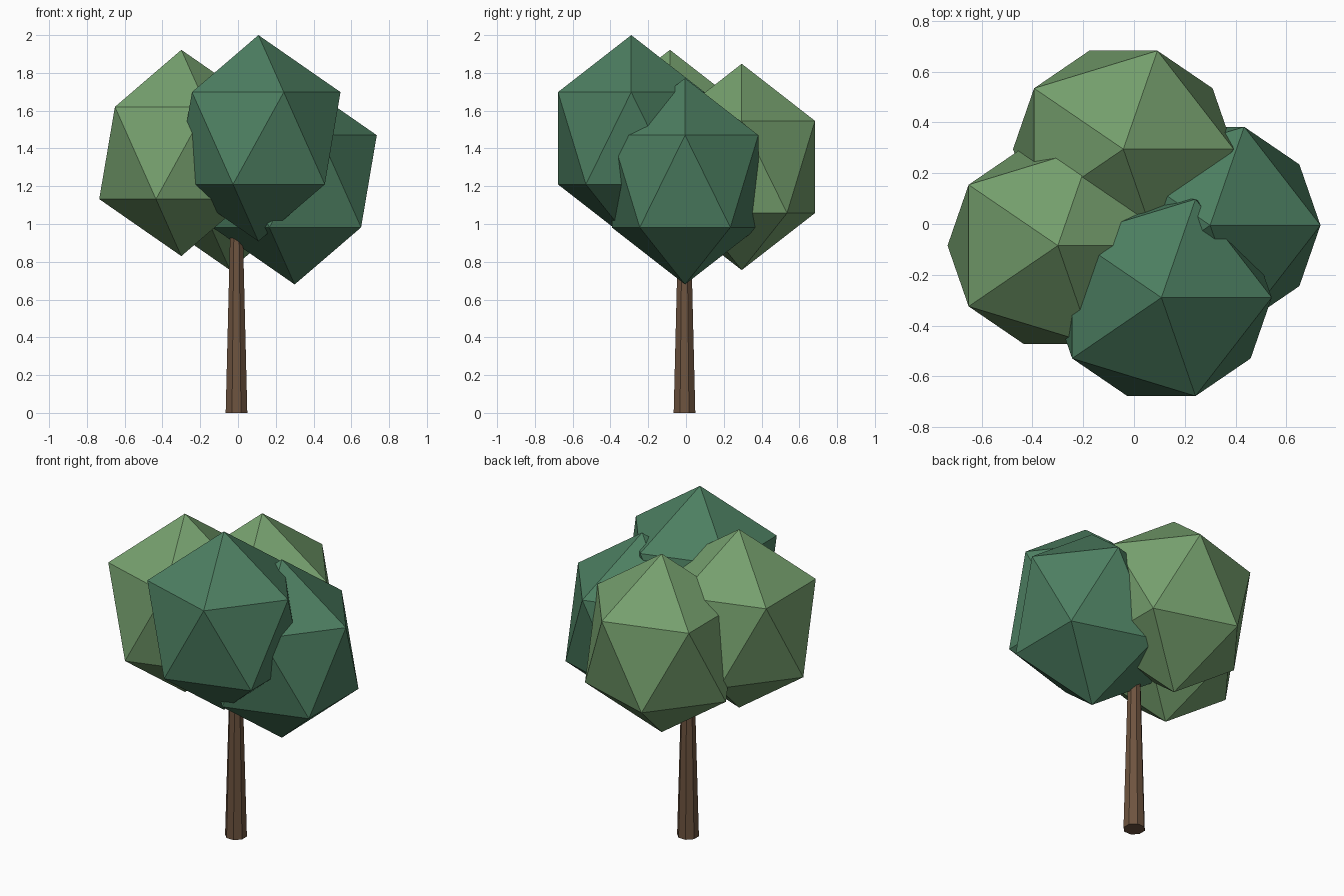
import bpy
import math

if "Cube" in bpy.data.objects:
    bpy.data.objects.remove(bpy.data.objects["Cube"])


def material(name, rgb):
    mat = bpy.data.materials.new(name)
    mat.diffuse_color = (*rgb, 1.0)
    mat.use_nodes = True
    mat.node_tree.nodes["Principled BSDF"].inputs["Base Color"].default_value = mat.diffuse_color
    return mat


LIGHT = material("light_leaf_green", (0.18, 0.35, 0.155))
DARK = material("dark_leaf_green", (0.074, 0.212, 0.12))
BARK = material("bark_brown", (0.155, 0.088, 0.05))


# Leaf clump: a faceted icosahedron, slightly taller than wide
def leaf_clump(name, center, mat):
    bpy.ops.mesh.primitive_ico_sphere_add(subdivisions=1, radius=1, location=center)
    ob = bpy.context.object
    ob.name = name
    ob.scale = (0.486, 0.456, 0.546)
    bpy.ops.object.transform_apply(location=False, rotation=False, scale=True)
    ob.data.materials.append(mat)


# Trunk: tapered octagon with flat sides facing the axes
TRUNK_HEIGHT = 1.2
bpy.ops.mesh.primitive_cone_add(vertices=8, radius1=0.062, radius2=0.03,
                                depth=TRUNK_HEIGHT,
                                location=(-0.008, -0.008, TRUNK_HEIGHT / 2),
                                rotation=(0, 0, math.pi / 8))
trunk = bpy.context.object
trunk.name = "trunk"
trunk.data.materials.append(BARK)

# Crown: four overlapping clumps at different heights
leaf_clump("left_leaf_clump", (-0.30, -0.085, 1.376), LIGHT)
leaf_clump("back_leaf_clump", (-0.042, 0.295, 1.302), LIGHT)
leaf_clump("right_leaf_clump", (0.30, -0.005, 1.226), DARK)
leaf_clump("front_leaf_clump", (0.108, -0.29, 1.454), DARK)
